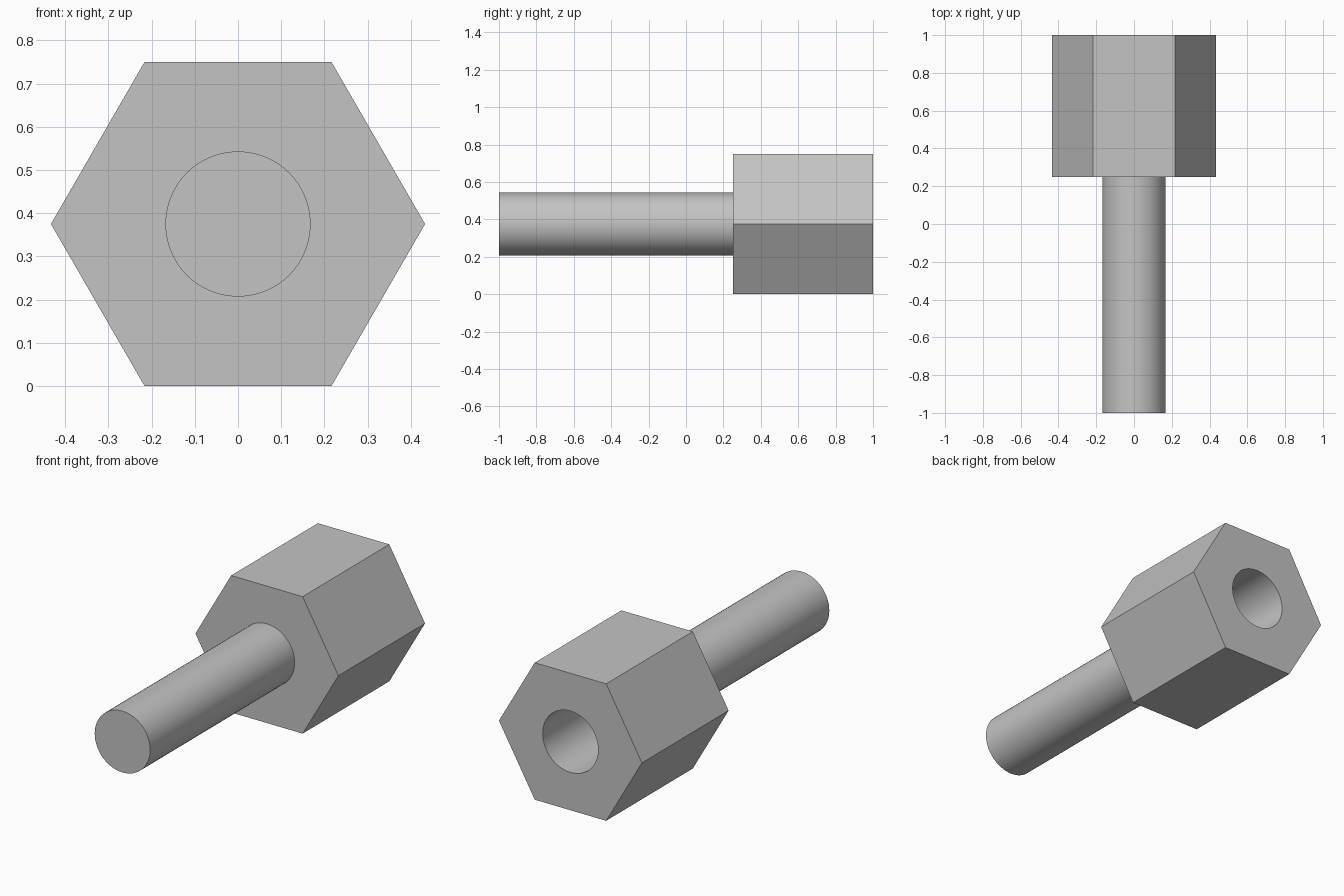
import bpy
import bmesh
import math
from mathutils import Matrix

cube = bpy.data.objects.get("Cube")
if cube:
    bpy.data.objects.remove(cube, do_unlink=True)

ACROSS_FLATS = 0.75
CENTRE_Z = ACROSS_FLATS / 2
HEX_RADIUS = CENTRE_Z / math.cos(math.pi / 6)
STUD_RADIUS = 0.168
SHOULDER_Y = 0.25
HOLE_DEPTH = 0.6

steel = bpy.data.materials.new("Grey steel")
steel.use_nodes = True
colour = (0.55, 0.55, 0.55, 1)
steel.diffuse_color = colour
steel.node_tree.nodes["Principled BSDF"].inputs["Base Color"].default_value = colour


def prism(name, radius, sides, y0, y1):
    """Closed prism lying along y, with a corner on the x axis."""
    bm = bmesh.new()
    bmesh.ops.create_cone(bm, cap_ends=True, segments=sides,
                          radius1=radius, radius2=radius, depth=y1 - y0)
    # Put a corner on +x whatever the starting angle of the primitive
    corner = bm.verts[:][0].co
    spin = Matrix.Rotation(-math.atan2(corner.y, corner.x), 4, 'Z')
    tilt = Matrix.Rotation(math.pi / 2, 4, 'X')
    move = Matrix.Translation((0, (y0 + y1) / 2, CENTRE_Z))
    bm.transform(move @ tilt @ spin)
    mesh = bpy.data.meshes.new(name)
    bm.to_mesh(mesh)
    bm.free()
    mesh.materials.append(steel)
    obj = bpy.data.objects.new(name, mesh)
    bpy.context.collection.objects.link(obj)
    return obj


# Hexagonal body with a blind hole in its back
hex_body = prism("hex_body", HEX_RADIUS, 6, SHOULDER_Y, 1)
hole_cutter = prism("hole_cutter", STUD_RADIUS, 64, 1 - HOLE_DEPTH, 1.1)
hole_cutter.hide_render = True
hole_cutter.hide_viewport = True
hole = hex_body.modifiers.new("Hole", 'BOOLEAN')
hole.operation = 'DIFFERENCE'
hole.solver = 'EXACT'
hole.object = hole_cutter

# Round stud, seated slightly inside the body
stud = prism("stud", STUD_RADIUS, 64, -1, SHOULDER_Y + 0.05)

# Smooth the round walls and keep the edges crisp
for obj in (hole_cutter, hex_body, stud):
    obj.data.shade_smooth()
    obj.data.set_sharp_from_angle(angle=math.radians(30))
